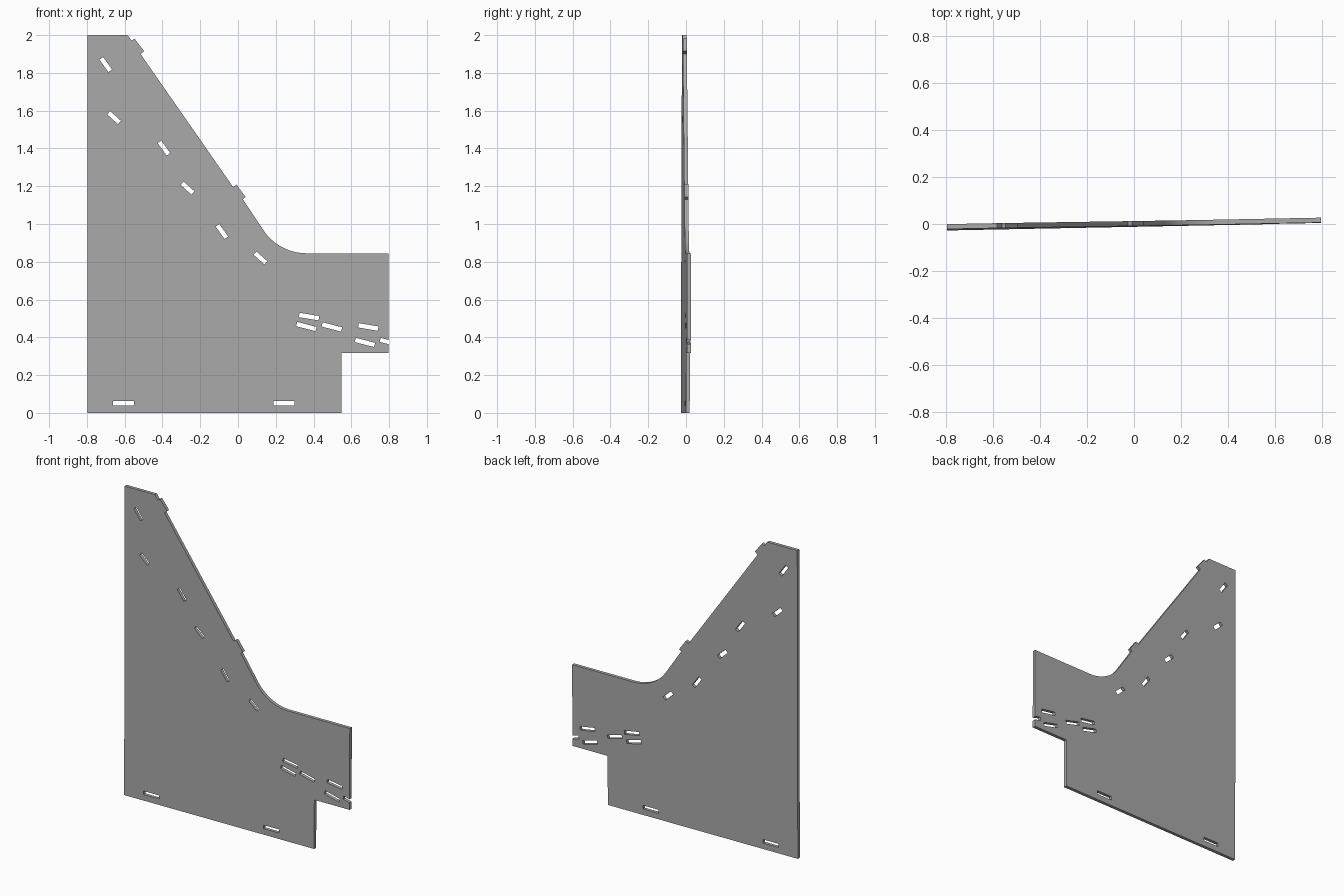
import bpy, bmesh
from math import cos, sin, radians
from mathutils import Matrix

cube = bpy.data.objects.get("Cube")
if cube:
    bpy.data.objects.remove(cube, do_unlink=True)

HALF_THICK = 0.0105


def arc(cx, cz, r, start, end, steps):
    angles = [radians(start + (end - start) * i / steps) for i in range(steps + 1)]
    return [(cx + r * cos(a), cz + r * sin(a)) for a in angles]


def slot(cx, cz, length, angle, width=0.0235):
    c, s = cos(radians(angle)), sin(radians(angle))
    corners = [(-1, -1), (1, -1), (1, 1), (-1, 1)]
    return [(cx + u * length / 2 * c - v * width / 2 * s,
             cz + u * length / 2 * s + v * width / 2 * c) for u, v in corners]


# Panel outline: foot, open edge slot, concave fillet, two locating tabs
outline = [(-0.797, 0), (0.547, 0), (0.547, 0.318), (0.797, 0.318),
           (0.797, 0.364), (0.75, 0.376), (0.755, 0.397), (0.797, 0.386),
           (0.797, 0.845)]
outline += arc(0.363, 1.12, 0.275, 270, 214.8, 16)
outline += [(0.026, 1.13), (0.04, 1.143), (-0.008, 1.209), (-0.026, 1.196),
            (-0.516, 1.9), (-0.497, 1.915), (-0.548, 1.981), (-0.563, 1.97),
            (-0.585, 2), (-0.797, 2)]

# Slots: steep and shallow pairs up the slope, the side group, the foot
slots = [slot(x, z, 0.081, -54.5) for x, z in
         [(-0.70, 1.844), (-0.392, 1.402), (-0.085, 0.96)]]
slots += [slot(x, z, 0.077, -42) for x, z in
          [(-0.656, 1.563), (-0.267, 1.19), (0.119, 0.82)]]
slots += [slot(x, z, 0.106, -9.5) for x, z in [(0.376, 0.51), (0.69, 0.455)]]
slots += [slot(x, z, 0.106, -14.5) for x, z in
          [(0.362, 0.457), (0.497, 0.455), (0.672, 0.373)]]
slots += [slot(x, 0.05, 0.11, 0) for x in (-0.606, 0.243)]

# Filled and extruded profile, turned into a mesh
curve = bpy.data.curves.new("panel_profile", "CURVE")
curve.dimensions = "2D"
curve.fill_mode = "BOTH"
curve.extrude = HALF_THICK
for points in [outline] + slots:
    spline = curve.splines.new("POLY")
    spline.points.add(len(points) - 1)
    for p, (x, z) in zip(spline.points, points):
        p.co = (x, z, 0, 1)
    spline.use_cyclic_u = True
helper = bpy.data.objects.new("panel_profile", curve)
bpy.context.collection.objects.link(helper)
bpy.context.view_layer.update()
mesh = bpy.data.meshes.new_from_object(
    helper.evaluated_get(bpy.context.evaluated_depsgraph_get()))
bpy.data.objects.remove(helper, do_unlink=True)
mesh.name = "slotted_side_panel"

# Stand the panel up with its slight turn and lean
bm = bmesh.new()
bm.from_mesh(mesh)
bmesh.ops.remove_doubles(bm, verts=bm.verts, dist=0.0001)
bm.transform(Matrix.Rotation(radians(90), 4, "X"))
for v in bm.verts:
    v.co.y += 0.0195 * v.co.x + 0.003 * (v.co.z - 1) + 0.0015
bmesh.ops.recalc_face_normals(bm, faces=bm.faces)
for f in bm.faces:
    f.smooth = False
bm.to_mesh(mesh)
bm.free()

# Plain grey finish
grey = bpy.data.materials.new("sheet_grey")
grey.use_nodes = True
colour = (0.4, 0.4, 0.4, 1)
grey.diffuse_color = colour
grey.node_tree.nodes["Principled BSDF"].inputs["Base Color"].default_value = colour
mesh.materials.clear()
mesh.materials.append(grey)

panel = bpy.data.objects.new("slotted_side_panel", mesh)
bpy.context.collection.objects.link(panel)
